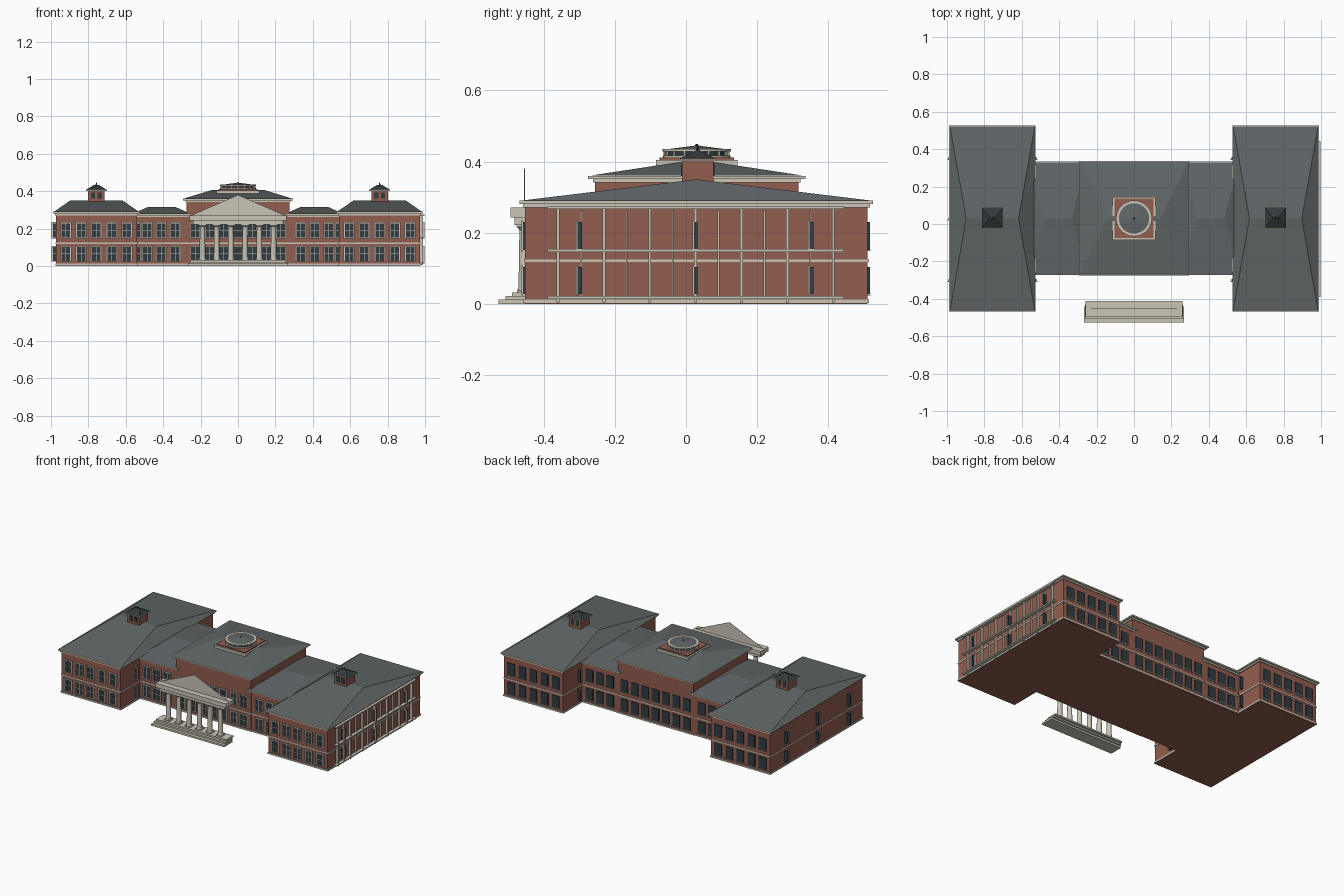
import bpy, bmesh, math
from mathutils import Matrix, Vector

cube = bpy.data.objects.get("Cube")
if cube:
    bpy.data.objects.remove(cube, do_unlink=True)


def material(name, color):
    m = bpy.data.materials.new(name)
    m.use_nodes = True
    m.diffuse_color = (*color, 1)
    m.node_tree.nodes["Principled BSDF"].inputs["Base Color"].default_value = (*color, 1)
    return m


BRICK = material("red brick", (0.29, 0.11, 0.08))
ROOF = material("grey slate", (0.12, 0.135, 0.14))
TRIM = material("cream stone", (0.6, 0.56, 0.47))
GLASS = material("dark glass", (0.03, 0.045, 0.055))
DARK = material("dark metal", (0.035, 0.042, 0.045))

CY = 0.03          # centre line of the building in depth
FRONT = -0.455     # row of portico columns


def finish(name, bm, mat):
    bmesh.ops.recalc_face_normals(bm, faces=bm.faces)
    mesh = bpy.data.meshes.new(name)
    bm.to_mesh(mesh)
    bm.free()
    mesh.materials.append(mat)
    ob = bpy.data.objects.new(name, mesh)
    bpy.context.collection.objects.link(ob)
    return ob


def add_box(bm, x0, x1, y0, y1, z0, z1):
    size = Matrix.Diagonal((x1 - x0, y1 - y0, z1 - z0, 1))
    mid = Matrix.Translation(((x0 + x1) / 2, (y0 + y1) / 2, (z0 + z1) / 2))
    bmesh.ops.create_cube(bm, size=1, matrix=mid @ size)


def box(name, mat, cx, cy, hx, hy, z0, z1):
    bm = bmesh.new()
    add_box(bm, cx - hx, cx + hx, cy - hy, cy + hy, z0, z1)
    return finish(name, bm, mat)


def add_drum(bm, x, y, r0, r1, z0, z1, sides):
    bmesh.ops.create_cone(bm, cap_ends=True, segments=sides, radius1=r0, radius2=r1,
                          depth=z1 - z0, matrix=Matrix.Translation((x, y, (z0 + z1) / 2)))


def drum(name, mat, x, y, r0, r1, z0, z1, sides=32):
    bm = bmesh.new()
    add_drum(bm, x, y, r0, r1, z0, z1, sides)
    return finish(name, bm, mat)


def hip_roof(name, mat, cx, cy, hx, hy, z0, z1, ridge):
    """Hipped roof whose ridge runs along x with half length ridge."""
    bm = bmesh.new()
    a, b, c, d = [bm.verts.new((cx + sx * hx, cy + sy * hy, z0))
                  for sx, sy in ((-1, -1), (1, -1), (1, 1), (-1, 1))]
    e, f = [bm.verts.new((cx + s * ridge, cy, z1)) for s in (-1, 1)]
    for face in ((a, b, f, e), (b, c, f), (c, d, e, f), (d, a, e), (d, c, b, a)):
        bm.faces.new(face)
    return finish(name, bm, mat)


# Windows: panes and frames are gathered into two meshes
panes, frames = bmesh.new(), bmesh.new()
ROWS = ((0.028, 0.104), (0.152, 0.23))


def window(x, y, z0, z1, w=0.026, face=-1):
    add_box(panes, x - w, x + w, y - 0.006, y + 0.006, z0, z1)
    near, far = sorted((y + face * 0.005, y + face * 0.009))
    for s in (-1, 1):
        add_box(frames, x + s * w - 0.003, x + s * w + 0.003, near, far, z0, z1)
    add_box(frames, x - 0.0012, x + 0.0012, near, far, z0, z1)
    mid = (z0 + z1) / 2
    add_box(frames, x - w, x + w, near, far, mid - 0.0012, mid + 0.0012)
    add_box(frames, x - w - 0.004, x + w + 0.004, near, far, z0 - 0.005, z0)
    add_box(frames, x - w - 0.003, x + w + 0.003, near, far, z1 - 0.002, z1 + 0.004)


def window_rows(xs, y0, y1):
    for x in xs:
        for z0, z1 in ROWS:
            window(x, y0, z0, z1)
            add_box(panes, x - 0.026, x + 0.026, y1 - 0.006, y1 + 0.006, z0, z1)
            add_box(frames, x - 0.029, x + 0.029, y1, y1 + 0.008, z0 - 0.004, z0)


def block(name, cx, cy, hx, hy, wall, peak, ridge, over):
    """Brick block with base course, belt course, cornice and hipped roof."""
    box(name + " walls", BRICK, cx, cy, hx, hy, 0, wall)
    bm = bmesh.new()
    for grow, z0, z1 in ((0.004, 0.002, 0.012), (0.003, 0.117, 0.125),
                         (0.006, wall - 0.013, wall - 0.003), (over, wall - 0.003, wall + 0.006)):
        add_box(bm, cx - hx - grow, cx + hx + grow, cy - hy - grow, cy + hy + grow, z0, z1)
    finish(name + " trim courses", bm, TRIM)
    hip_roof(name + " roof", ROOF, cx, cy, hx + over - 0.004, hy + over - 0.004,
             wall + 0.0062, peak, ridge)


# Central block and its windows
block("central block", 0, CY, 0.275, 0.286, 0.354, 0.406, 0.14, 0.02)
window_rows([i * 0.076 for i in range(-3, 4)], CY - 0.286, CY + 0.286)

for side, label in ((-1, "right"), (1, "left")):
    # Connecting range
    block(label + " connector", side * 0.408, CY, 0.137, 0.283, 0.274, 0.315, 0.075, 0.02)
    window_rows([side * x for x in (0.335, 0.41, 0.485)], CY - 0.283, CY + 0.283)

    # End wing
    wx, wy = side * 0.757, 0.029
    block(label + " wing", wx, wy, 0.216, 0.482, 0.284, 0.35, 0.14, 0.015)
    window_rows([wx + i * 0.0815 for i in range(-2, 3)], wy - 0.482, wy + 0.482)
    # Projecting windows on the wing ends
    for y in (-0.3, 0.027, 0.352):
        for sx in (-1, 1):
            for z0, z1 in ROWS:
                window(wx + sx * 0.214, y, z0, z1, 0.022)

    # Wing cupola
    cy = 0.033
    box(label + " cupola walls", BRICK, wx, cy, 0.044, 0.044, 0.33, 0.404)
    box(label + " cupola cornice", TRIM, wx, cy, 0.057, 0.054, 0.402, 0.408)
    hip_roof(label + " cupola roof", DARK, wx, cy, 0.055, 0.052, 0.4082, 0.434, 0.012)
    drum(label + " cupola finial", DARK, wx, cy, 0.005, 0.002, 0.43, 0.446, 8)
    bm = bmesh.new()
    for off in (-0.018, 0.018):
        for s in (-1, 1):
            add_box(bm, wx + off - 0.011, wx + off + 0.011, cy + s * 0.044 - 0.003,
                    cy + s * 0.044 + 0.003, 0.36, 0.393)
    finish(label + " cupola windows", bm, GLASS)

finish("window panes", panes, GLASS)
finish("window frames", frames, TRIM)

# Stone grid on the left end wall
bm = bmesh.new()
for z in (0.018, 0.15, 0.27):
    add_box(bm, 0.976, 0.996, -0.39, 0.445, z - 0.004, z + 0.004)
for i in range(7):
    y = -0.36 + i * 0.129
    add_box(bm, 0.973, 0.988, y - 0.004, y + 0.004, 0.004, 0.272)
    if i < 6:
        add_box(bm, 0.973, 0.984, y + 0.062, y + 0.067, 0.02, 0.262)
finish("left end wall grid", bm, TRIM)

# Round lantern on the central roof
box("lantern base", TRIM, 0, CY, 0.115, 0.115, 0.382, 0.404)
box("lantern brick deck", BRICK, 0, CY, 0.105, 0.105, 0.39, 0.411)
drum("lantern lower ring", TRIM, 0, CY, 0.095, 0.095, 0.41, 0.417)
drum("lantern glazing", GLASS, 0, CY, 0.086, 0.086, 0.415, 0.431)
drum("lantern upper ring", TRIM, 0, CY, 0.096, 0.096, 0.429, 0.435)
drum("lantern roof", ROOF, 0, CY, 0.081, 0.004, 0.435, 0.445)
drum("lantern finial", DARK, 0, CY, 0.006, 0.003, 0.443, 0.449, 8)
bm = bmesh.new()
for i in range(16):
    a = math.tau * i / 16
    add_drum(bm, 0.089 * math.cos(a), CY + 0.089 * math.sin(a), 0.004, 0.004, 0.415, 0.431, 6)
finish("lantern posts", bm, TRIM)

# Portico steps
bm = bmesh.new()
for hx, y0, y1, z0, z1 in ((0.267, -0.527, -0.44, 0, 0.012),
                           (0.262, -0.507, -0.43, 0.012, 0.022),
                           (0.257, -0.49, -0.415, 0.022, 0.032)):
    add_box(bm, -hx, hx, y0, y1, z0, z1)
finish("portico steps", bm, TRIM)

# Portico columns with bases and capitals
bm = bmesh.new()
for i in range(6):
    x = (i - 2.5) * 0.076
    add_box(bm, x - 0.02, x + 0.02, FRONT - 0.02, FRONT + 0.02, 0.032, 0.038)
    add_drum(bm, x, FRONT, 0.019, 0.017, 0.038, 0.046, 16)
    add_drum(bm, x, FRONT, 0.016, 0.0135, 0.046, 0.208, 16)
    add_drum(bm, x, FRONT, 0.014, 0.02, 0.208, 0.216, 16)
    add_box(bm, x - 0.021, x + 0.021, FRONT - 0.021, FRONT + 0.021, 0.216, 0.222)
columns = finish("portico columns", bm, TRIM)

# Entablature and thin pediment panel
box("portico beam", TRIM, 0, FRONT, 0.24, 0.027, 0.221, 0.244)
box("portico cornice", TRIM, 0, -0.453, 0.258, 0.041, 0.243, 0.271)
bm = bmesh.new()
tri = bm.faces.new([bm.verts.new((x, FRONT, z))
                    for x, z in ((-0.256, 0.268), (0.256, 0.268), (0, 0.38))])
ext = bmesh.ops.extrude_face_region(bm, geom=[tri])
bmesh.ops.translate(bm, vec=Vector((0, 0.002, 0)),
                    verts=[v for v in ext["geom"] if isinstance(v, bmesh.types.BMVert)])
finish("portico pediment", bm, TRIM)

# Smooth the round shafts while keeping the flat parts crisp
for ob in bpy.context.view_layer.objects:
    ob.select_set(ob == columns)
bpy.context.view_layer.objects.active = columns
bpy.ops.object.shade_smooth_by_angle(angle=math.radians(35))
